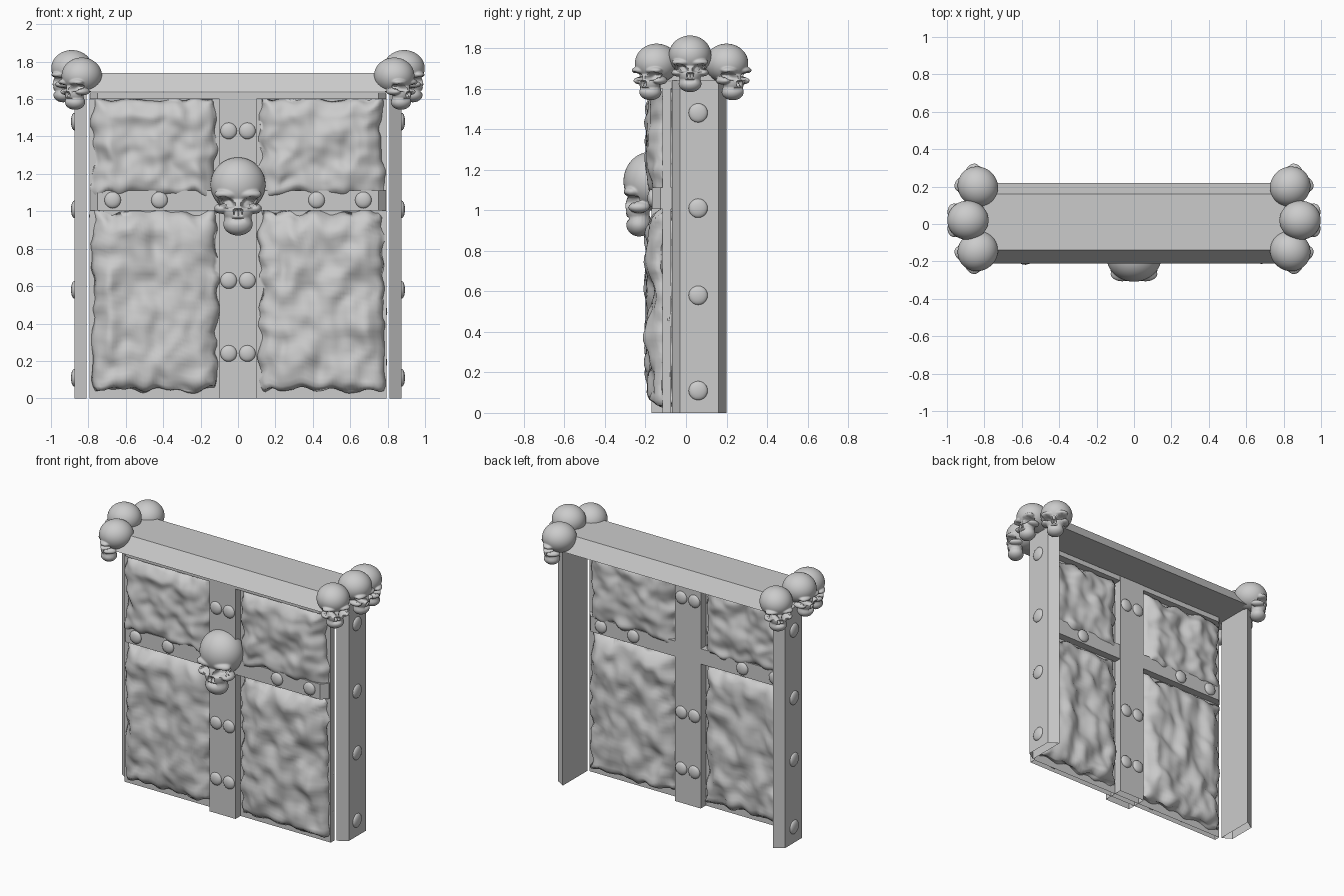
import bpy, bmesh, math
from mathutils import Matrix, Vector, Euler, noise

if "Cube" in bpy.data.objects:
    bpy.data.objects.remove(bpy.data.objects["Cube"])

R = math.radians
DOOR_Y = -0.095   # mid-plane of the gate leaf


def finish(name, bm, smooth=False):
    bmesh.ops.recalc_face_normals(bm, faces=bm.faces)
    me = bpy.data.meshes.new(name)
    bm.to_mesh(me)
    bm.free()
    if smooth:
        me.shade_smooth()
    ob = bpy.data.objects.new(name, me)
    bpy.context.collection.objects.link(ob)
    return ob


def prism(name, pts, axis, a, b, floor=True):
    """Extrude a closed 2D profile between a and b along the x or z axis."""
    put = (lambda p, t: (t, p[0], p[1])) if axis == 'x' else (lambda p, t: (p[0], p[1], t))
    bm = bmesh.new()
    lo = [bm.verts.new(put(p, a)) for p in pts]
    hi = [bm.verts.new(put(p, b)) for p in pts]
    if floor:
        bm.faces.new(lo)
    bm.faces.new(hi)
    n = len(pts)
    for i in range(n):
        bm.faces.new((lo[i], lo[(i + 1) % n], hi[(i + 1) % n], hi[i]))
    return finish(name, bm)


def open_box(name, x0, x1, y0, y1, z0, z1):
    return prism(name, [(x0, y0), (x1, y0), (x1, y1), (x0, y1)], 'z', z0, z1, False)


def rivets(name, centres, radii):
    bm = bmesh.new()
    for c in centres:
        m = Matrix.LocRotScale(Vector(c), None, Vector(radii))
        bmesh.ops.create_uvsphere(bm, u_segments=20, v_segments=10, radius=1, matrix=m)
    return finish(name, bm, True)


# Frame: chamfered posts (open underneath) and lintel
for s, side in ((-1, "left"), (1, "right")):
    prism(side + "_post", [(s * .81, -.07), (s * .875, -.03), (s * .875, .16), (s * .81, .2)],
          'z', 0, 1.64, False)
    rivets(side + "_post_rivets", [(s * .875, .06, z) for z in (.11, .58, 1.01, 1.48)],
           (.018, .047, .047))
prism("lintel", [(-.21, 1.64), (-.14, 1.74), (.16, 1.74), (.22, 1.64)], 'x', -.82, .82)

# Gate leaf: thin plate, upright beam and cross bars with chamfered ends
open_box("gate_plate", -.795, .795, -.115, -.075, 0, 1.63)
open_box("centre_beam", -.1, .1, -.17, -.02, 0, 1.635)
for name, z0, z1 in (("middle_bar", 1.005, 1.112), ("top_bar", 1.6, 1.635)):
    prism(name, [(-.79, -.125), (-.75, -.168), (.75, -.168), (.79, -.125),
                 (.79, -.065), (.75, -.022), (-.75, -.022), (-.79, -.065)], 'z', z0, z1)
spots = [(s * .05, z) for s in (-1, 1) for z in (.24, .63, 1.43)]
spots += [(s * x, 1.06) for s in (-1, 1) for x in (.42, .67)]
rivets("gate_rivets", [(x, y, z) for x, z in spots for y in (-.17, -.02)], (.044, .02, .044))


# Shaggy hide panels, visible on both sides of the gate
def hide_panel(name, x0, x1, z0, z1):
    bm = bmesh.new()
    bmesh.ops.create_cube(bm, size=2)
    bmesh.ops.subdivide_edges(bm, edges=bm.edges[:], cuts=36, use_grid_fill=True)
    cx, cz, hx, hz = (x0 + x1) / 2, (z0 + z1) / 2, (x1 - x0) / 2, (z1 - z0) / 2
    for v in bm.verts:
        u, d, w = v.co
        x, z = cx + u * hx, cz + w * hz
        # thinner towards the sides and top, heavy at the lower hem
        edge = min((1 - abs(u)) * hx, (1 - w) * hz, (1 + w) * hz * 2 + .02)
        t = min(1, edge / .09)
        big = noise.noise(Vector((x * 8, d, z * 6)))
        fine = noise.noise(Vector((x * 15, d * 2 + 5, z * 15)))
        v.co.y = DOOR_Y + d * (.022 + .066 * t ** .5 + .034 * big * (.4 + .6 * t) + .014 * fine)
        v.co.x = x + .03 * u * noise.noise(Vector((x * 3, d, z * 13)))
        v.co.z = z + .035 * w * noise.noise(Vector((x * 11, d, z * 3 + 4)))
    finish(name, bm, True)


for s, side in ((-1, "left"), (1, "right")):
    for part, z0, z1, inner in (("upper", 1.085, 1.6, .12), ("lower", .05, .995, .115)):
        xs = sorted((s * inner, s * .775))
        hide_panel(f"{side}_{part}_hide", xs[0], xs[1], z0, z1)

# Skull: a sphere wrapped onto blended ellipsoids (centre, radii), facing -y
LUMPS = [((0, 0, 0), (1, 1.05, 1)),                    # cranium
         ((0, -.5, -.9), (.55, .48, .6)),              # upper jaw
         ((0, -.45, -1.45), (.54, .5, .43)),           # lower jaw
         ((-.42, -.72, -.36), (.44, .32, .2)), ((.42, -.72, -.36), (.44, .32, .2)),   # brows
         ((-.6, -.45, -.88), (.27, .42, .2)), ((.6, -.45, -.88), (.27, .42, .2))]     # cheeks
# dents: x, z, half width, half height, slope, depth
DENTS = [(-.4, -.66, .31, .2, -.35, .42), (.4, -.66, .31, .2, .35, .42),
         (-.08, -1.02, .09, .13, .3, .2), (.08, -1.02, .09, .13, -.3, .2),
         (0, -1.3, .42, .06, 0, .12)]


def wrap(direction, origin):
    best = .1
    for c, r in LUMPS:
        o = Vector([(origin[i] - c[i]) / r[i] for i in range(3)])
        d = Vector([direction[i] / r[i] for i in range(3)])
        b, q = o.dot(d) / d.dot(d), (o.dot(o) - 1) / d.dot(d)
        if b * b > q:
            best = max(best, -b + math.sqrt(b * b - q))
    return origin + direction * best


bm = bmesh.new()
bmesh.ops.create_uvsphere(bm, u_segments=96, v_segments=72, radius=1)
core = Vector((0, -.3, -.6))
for v in bm.verts:
    v.co = wrap(v.co.normalized(), core)
for i in range(2):
    bmesh.ops.smooth_vert(bm, verts=bm.verts, factor=.5,
                          use_axis_x=True, use_axis_y=True, use_axis_z=True)
for v in bm.verts:
    if v.co.y < -.45:
        for x, z, w, h, slope, depth in DENTS:
            dx = v.co.x - x
            f = (dx / w) ** 2 + ((v.co.z - z - slope * dx) / h) ** 2
            if f < 1:
                v.co.y += depth * min(1, 1.8 * (1 - f))
skull = finish("centre_skull", bm, True)
mesh = skull.data
mesh.set_sharp_from_angle(angle=R(60))
skull.location, skull.scale = (0, -.175, 1.143), (.147, .127, .145)

# Three skulls facing outward on each post
for s, side in ((-1, "left"), (1, "right")):
    for part, x, y, z, yaw in (("front", .835, -.145, 1.725, 50), ("middle", .888, .02, 1.765, 90),
                               ("back", .835, .2, 1.725, 130)):
        ob = bpy.data.objects.new(f"{side}_{part}_skull", mesh)
        bpy.context.collection.objects.link(ob)
        ob.location, ob.scale = (s * x, y, z), (.105, .105, .097)
        ob.rotation_euler.z = R(s * yaw)
